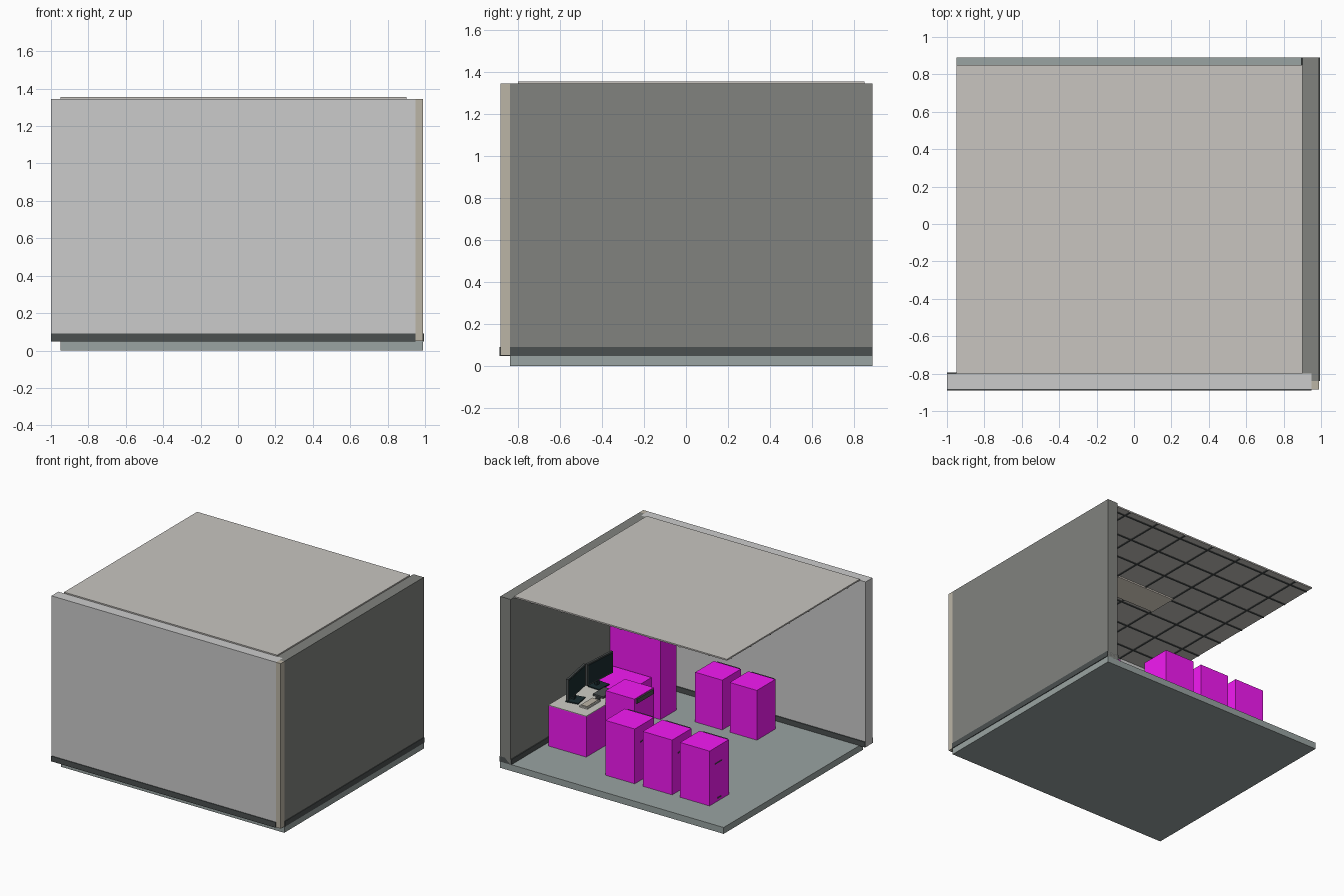
import bpy
from math import radians

if "Cube" in bpy.data.objects:
    bpy.data.objects.remove(bpy.data.objects["Cube"])


def mat(name, r, g, b):
    m = bpy.data.materials.new(name)
    m.diffuse_color = (r, g, b, 1)
    m.use_nodes = True
    m.node_tree.nodes["Principled BSDF"].inputs["Base Color"].default_value = m.diffuse_color
    return m


WALL = mat("wall_grey", 0.56, 0.58, 0.55)
SIDE = mat("side_wall_grey", 0.22, 0.225, 0.21)
FLOOR = mat("floor_green_grey", 0.32, 0.37, 0.36)
DARK = mat("dark_trim", 0.07, 0.08, 0.08)
BEIGE = mat("beige", 0.50, 0.46, 0.38)
CEIL = mat("ceiling", 0.58, 0.56, 0.53)
LIGHT = mat("light_panel", 0.85, 0.78, 0.68)
PINK = mat("magenta", 0.9, 0.01, 0.9)
TOP = mat("desk_top", 0.62, 0.61, 0.56)
SCREEN = mat("screen", 0.01, 0.025, 0.028)


def box(name, x, y, z, m, rot=0.0):
    """Box from (min, max) ranges, optionally turned about its own centre."""
    bpy.ops.mesh.primitive_cube_add(
        size=1, location=[(a + b) / 2 for a, b in (x, y, z)], rotation=(0, 0, radians(rot)))
    o = bpy.context.object
    o.name = name
    o.scale = [b - a for a, b in (x, y, z)]
    bpy.ops.object.transform_apply(location=False, rotation=False, scale=True)
    o.data.materials.append(m)
    return o


# Room shell
H = 1.345
box("floor", (-0.95, 0.99), (-0.84, 0.89), (0, 0.05), FLOOR)
box("front_wall", (-1, 0.95), (-0.885, -0.80), (0.05, H), WALL)
box("right_wall", (0.90, 0.99), (-0.84, 0.89), (0.05, H), SIDE)
box("corner_post", (0.95, 0.99), (-0.885, -0.84), (0.05, H), BEIGE)
box("front_skirting", (-1, 0.95), (-0.89, -0.793), (0.048, 0.09), DARK)
box("right_skirting", (0.893, 0.995), (-0.84, 0.89), (0.048, 0.09), DARK)

# Suspended ceiling with tile grid and light
X0, X1, Y0, Y1 = -0.95, 0.90, -0.80, 0.85
box("ceiling", (X0, X1), (Y0, Y1), (1.344, 1.355), CEIL)
t = 0.006
for i in range(7):
    x = -0.795 + i * 0.257
    box("ceiling_grid_x", (x - t, x + t), (Y0, Y1), (1.339, 1.344), DARK)
    y = -0.65 + i * 0.24
    if y < Y1:
        box("ceiling_grid_y", (X0, X1), (y - t, y + t), (1.339, 1.344), DARK)
box("ceiling_light", (-0.28, 0.23), (-0.13, 0.10), (1.334, 1.344), LIGHT)


# Floor cabinets: dark panel near the top of the front, vents on one side
def cabinet(name, x, y, top, facing="-y"):
    box(name, x, y, (0.05, top), PINK)
    if facing == "-y":
        box(name + "_panel", (x[0] + 0.02, x[1] - 0.02), (y[0] - 0.018, y[0]),
            (top - 0.07, top - 0.005), DARK)
    else:
        box(name + "_panel", (x[0] - 0.012, x[0]), (y[0] + 0.02, y[1] - 0.02),
            (top - 0.04, top - 0.005), DARK)


for i in range(3):
    x = -0.66 + i * 0.325
    cabinet("back_cabinet", (x, x + 0.255), (0.41, 0.65), 0.48)
    box("cabinet_side_vent", (x - 0.004, x), (0.50, 0.58), (0.35, 0.357), DARK)
    box("cabinet_side_foot_vent", (x - 0.004, x), (0.51, 0.55), (0.07, 0.08), DARK)
for x in (-0.30, 0.0):
    cabinet("front_cabinet", (x, x + 0.235), (-0.68, -0.45), 0.44)
cabinet("middle_cabinet", (0.28, 0.53), (0.0, 0.24), 0.48, "-x")

# Tall cabinet in the corner
box("tall_cabinet", (0.46, 0.90), (-0.54, -0.34), (0.05, 1.0), PINK)

# Desk along the right wall
box("desk_body", (0.53, 0.86), (-0.33, 0.48), (0.05, 0.366), PINK)
box("desk_top", (0.53, 0.86), (0.05, 0.48), (0.366, 0.371), TOP)


# Monitors
def monitor(y, rot):
    box("monitor_foot", (0.70, 0.80), (y - 0.06, y + 0.06), (0.371, 0.379), SCREEN, rot)
    box("monitor_stem", (0.755, 0.775), (y - 0.015, y + 0.015), (0.379, 0.50), SCREEN, rot)
    box("monitor_case", (0.738, 0.755), (y - 0.145, y + 0.145), (0.425, 0.595), DARK, rot)
    box("monitor_screen", (0.735, 0.739), (y - 0.135, y + 0.135), (0.435, 0.585), SCREEN, rot)


monitor(0.30, 10)
monitor(0.01, -4)

# Keyboards and mouse
box("keyboard", (0.59, 0.66), (0.22, 0.38), (0.371, 0.382), TOP)
box("keyboard_keys", (0.60, 0.65), (0.23, 0.37), (0.382, 0.386), BEIGE)
box("control_pad", (0.60, 0.69), (0.03, 0.17), (0.371, 0.386), DARK)
box("mouse", (0.61, 0.64), (0.19, 0.208), (0.371, 0.385), DARK)
